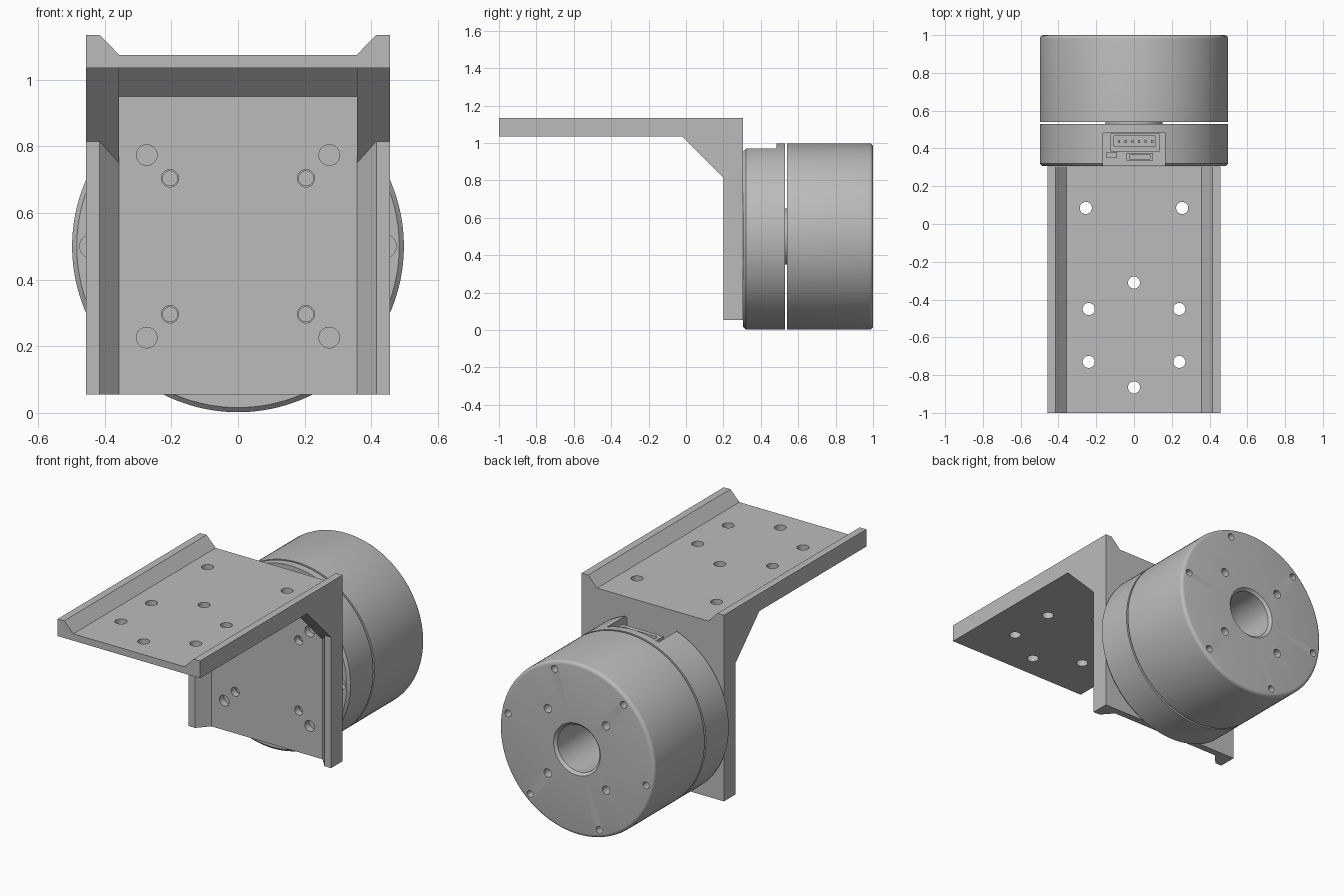
import bpy, bmesh, math
from mathutils import Matrix, Vector

old = bpy.data.objects.get("Cube")
if old:
    bpy.data.objects.remove(old, do_unlink=True)

grey = bpy.data.materials.new("machined grey")
grey.use_nodes = True
grey.diffuse_color = (0.5, 0.5, 0.5, 1)
grey.node_tree.nodes["Principled BSDF"].inputs["Base Color"].default_value = (0.5, 0.5, 0.5, 1)

AXIS_Z = 0.5   # height of the motor axis
R = 0.498      # motor radius


def finish(name, bm):
    bmesh.ops.recalc_face_normals(bm, faces=bm.faces)
    mesh = bpy.data.meshes.new(name)
    bm.to_mesh(mesh)
    bm.free()
    mesh.materials.append(grey)
    ob = bpy.data.objects.new(name, mesh)
    bpy.context.collection.objects.link(ob)
    return ob


def prism(name, profile, place, lo, hi):
    """Extrude a 2D profile; place(a, b, t) maps it into space."""
    bm = bmesh.new()
    ends = [[bm.verts.new(place(a, b, t)) for a, b in profile] for t in (lo, hi)]
    bm.faces.new(ends[0])
    bm.faces.new(ends[1])
    n = len(profile)
    for i in range(n):
        j = (i + 1) % n
        bm.faces.new((ends[0][i], ends[0][j], ends[1][j], ends[1][i]))
    return finish(name, bm)


def along_x(a, b, t): return (t, a, b)
def along_y(a, b, t): return (a, t, b)
def along_z(a, b, t): return (a, b, t)


def box(name, x, y, z):
    return prism(name, [(x[0], y[0]), (x[1], y[0]), (x[1], y[1]), (x[0], y[1])], along_z, *z)


def circle(cx, cy, r, n=32):
    return [(cx + r * math.cos(math.tau * i / n), cy + r * math.sin(math.tau * i / n)) for i in range(n)]


def lathe(name, profile, n=128):
    """Spin a closed (radius, y) profile around the motor axis."""
    bm = bmesh.new()
    rings = []
    for i in range(n):
        c, s = math.cos(math.tau * i / n), math.sin(math.tau * i / n)
        rings.append([bm.verts.new((r * c, y, AXIS_Z + r * s)) for r, y in profile])
    m = len(profile)
    for i in range(n):
        p, q = rings[i], rings[(i + 1) % n]
        for j in range(m):
            k = (j + 1) % m
            bm.faces.new((p[j], p[k], q[k], q[j]))
    return finish(name, bm)


def combine(ob, others, operation):
    for other in others:
        mod = ob.modifiers.new("combine", 'BOOLEAN')
        mod.operation = operation
        mod.solver = 'EXACT'
        mod.object = other
        bpy.context.view_layer.objects.active = ob
        bpy.ops.object.modifier_apply(modifier=mod.name)
        bpy.data.objects.remove(other, do_unlink=True)


def smooth(ob):
    bpy.ops.object.select_all(action='DESELECT')
    ob.select_set(True)
    bpy.context.view_layer.objects.active = ob
    bpy.ops.object.shade_smooth_by_angle(angle=math.radians(25))


def corners(a, b):
    return [(sx * a, sy * b) for sx in (-1, 1) for sy in (-1, 1)]


# Bracket: both plates share a channel section with sloped side lips
W, LIP, IN = 0.457, 0.415, 0.357


def channel(back, floor, top):
    half = [(W, back), (W, top), (LIP, top), (IN, floor)]
    return half + [(-x, v) for x, v in reversed(half)]


bracket = prism("bracket", channel(1.035, 1.075, 1.135), along_y, -1, 0.305)
wall = prism("wall", channel(0.305, 0.265, 0.2), along_z, 0.055, 1.05)
gusset = [(-0.02, 1.035), (0.265, 0.75), (0.29, 0.75), (0.29, 1.05), (-0.02, 1.05)]
fillet = [(0.18, 1.035), (0.265, 0.95), (0.29, 0.95), (0.29, 1.05), (0.18, 1.05)]
ribs = [prism("rib", gusset, along_x, lo, lo + W - IN) for lo in (-W, IN)]
web = prism("web", fillet, along_x, -IN - 0.02, IN + 0.02)
combine(bracket, [wall, *ribs, web], 'UNION')

# Bracket holes
top_holes = [(0, -0.31), (0, -0.865)]
top_holes += [(s * x, y) for s in (-1, 1) for x, y in ((0.255, 0.085), (0.24, -0.45), (0.24, -0.73))]
cuts = [prism("hole", circle(x, y, 0.032), along_z, 0.9, 1.2) for x, y in top_holes]
for spread, r in ((0.274, 0.031), (0.204, 0.026)):
    cuts += [prism("hole", circle(x, AXIS_Z + z, r), along_y, 0.1, 0.307)
             for x, z in corners(spread, spread)]
combine(bracket, cuts, 'DIFFERENCE')
smooth(bracket)

# Motor base, with a connector pocket on top and screw holes in its front
base = lathe("motor_base", [(0.135, 0.306), (R - 0.014, 0.306), (R, 0.32), (R, 0.529), (0.135, 0.529)])
cuts = [box("pocket", (-0.165, 0.165), (0.29, 0.485), (0.87, 1.1))]
cuts += [prism("hole", circle(x, AXIS_Z, 0.035), along_y, 0.29, 0.36) for x in (-0.44, 0.44)]
cuts += [prism("hole", circle(x, AXIS_Z + z, 0.022), along_y, 0.29, 0.38)
         for x, z in corners(0.204, 0.204)]
combine(base, cuts, 'DIFFERENCE')
smooth(base)

# Connector sockets in the pocket
socket = box("large_socket", (-0.125, 0.135), (0.385, 0.478), (0.865, 0.955))
combine(socket, [box("cavity", (-0.105, 0.115), (0.41, 0.465), (0.89, 1))], 'DIFFERENCE')
small = box("small_socket", (-0.04, 0.1), (0.335, 0.375), (0.865, 0.925))
combine(small, [box("cavity", (-0.025, 0.085), (0.345, 0.365), (0.885, 1))], 'DIFFERENCE')
box("small_component", (-0.145, -0.09), (0.35, 0.38), (0.865, 0.9))
for i in range(6):
    x = -0.085 + i * 0.035
    box("socket_pin", (x, x + 0.012), (0.43, 0.445), (0.88, 0.94))

# Hollow shaft bridging the gap between base and rotor
shaft = lathe("hollow_shaft", [(0.135, 0.52), (0.15, 0.52), (0.15, 0.55), (0.135, 0.55)])
smooth(shaft)

# Rotor with rounded rear rim, chamfered bore and bolt holes
rim = [(R - 0.02 + 0.02 * math.cos(a), 0.98 + 0.02 * math.sin(a))
       for a in (i * math.pi / 8 for i in range(5))]
rotor = lathe("rotor", [(0.135, 0.541), (R, 0.541), *rim, (0.15, 1), (0.135, 0.985)])
bolts = [(x, z, 0.024) for x, z in corners(0.187, 0.187)]
for k in range(6):
    a = math.radians(71.5 + 60 * k)
    bolts.append((0.452 * math.cos(a), 0.452 * math.sin(a), 0.02))
combine(rotor, [prism("hole", circle(x, AXIS_Z + z, r, 24), along_y, 0.93, 1.05)
                for x, z, r in bolts], 'DIFFERENCE')
smooth(rotor)
